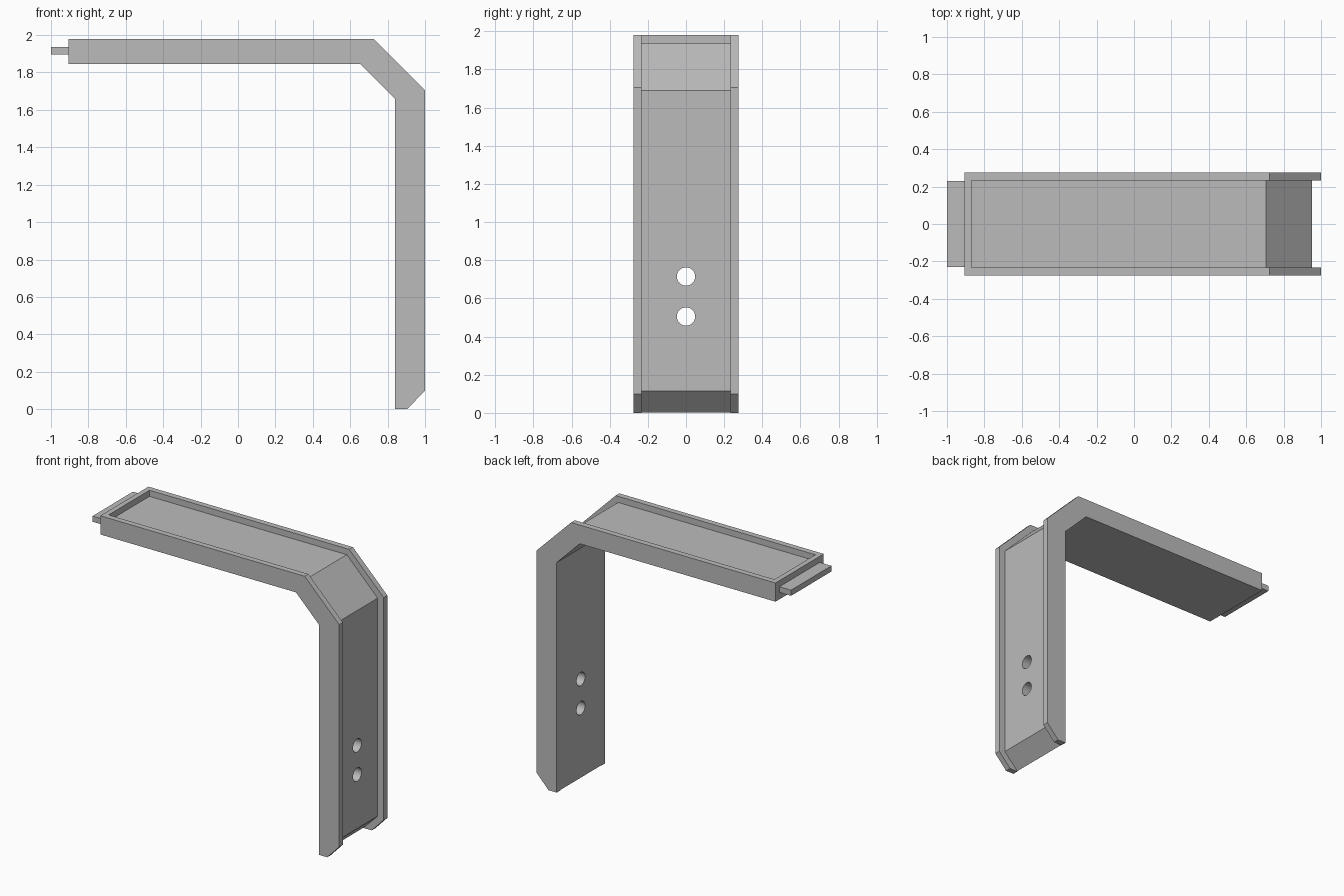
import bpy
import bmesh
from math import pi
from mathutils import Vector

cube = bpy.data.objects.get("Cube")
if cube:
    bpy.data.objects.remove(cube, do_unlink=True)

grey = bpy.data.materials.new("plain grey")
grey.use_nodes = True
grey.diffuse_color = (0.5, 0.5, 0.5, 1)
grey.node_tree.nodes["Principled BSDF"].inputs["Base Color"].default_value = (0.5, 0.5, 0.5, 1)


def prism(name, outline, half_width):
    """Extrude an x-z outline symmetrically along y."""
    bm = bmesh.new()
    face = bm.faces.new([bm.verts.new((x, -half_width, z)) for x, z in outline])
    ext = bmesh.ops.extrude_face_region(bm, geom=[face])
    moved = [v for v in ext["geom"] if isinstance(v, bmesh.types.BMVert)]
    bmesh.ops.translate(bm, vec=Vector((0, 2 * half_width, 0)), verts=moved)
    bmesh.ops.recalc_face_normals(bm, faces=bm.faces)
    mesh = bpy.data.meshes.new(name)
    bm.to_mesh(mesh)
    bm.free()
    mesh.materials.append(grey)
    obj = bpy.data.objects.new(name, mesh)
    bpy.context.collection.objects.link(obj)
    return obj


def cut(target, cutter):
    """Subtract the cutter and discard it."""
    mod = target.modifiers.new("cut", "BOOLEAN")
    mod.operation = "DIFFERENCE"
    mod.solver = "EXACT"
    mod.object = cutter
    bpy.ops.object.select_all(action="DESELECT")
    target.select_set(True)
    bpy.context.view_layer.objects.active = target
    bpy.ops.object.modifier_apply(modifier=mod.name)
    bpy.data.objects.remove(cutter, do_unlink=True)


# Bent arm with chamfered corner and foot
arm = prism("bent_arm", [
    (-0.907, 1.98), (0.725, 1.98), (1, 1.705), (1, 0.1), (0.905, 0),
    (0.84, 0), (0.84, 1.66), (0.655, 1.845), (-0.907, 1.845)], 0.275)

# Recess along the outer side, leaving side rims and an end lip
cut(arm, prism("recess_cutter", [
    (-0.87, 1.936), (0.705, 1.936), (0.952, 1.689), (0.952, 0.115),
    (0.737, -0.1), (1.2, -0.1), (1.2, 2.2), (-0.87, 2.2)], 0.233))

# Two screw holes through the upright
for z in (0.505, 0.715):
    bpy.ops.mesh.primitive_cylinder_add(
        vertices=32, radius=0.048, depth=0.5, location=(0.9, 0, z), rotation=(0, pi / 2, 0))
    drill = bpy.context.object
    drill.name = "hole_cutter"
    drill.data.materials.append(grey)
    cut(arm, drill)

bpy.ops.object.shade_smooth_by_angle(angle=pi / 9)

# Tab at the free end
prism("end_tab", [(-1, 1.895), (-0.907, 1.895), (-0.907, 1.936), (-1, 1.936)], 0.23)
